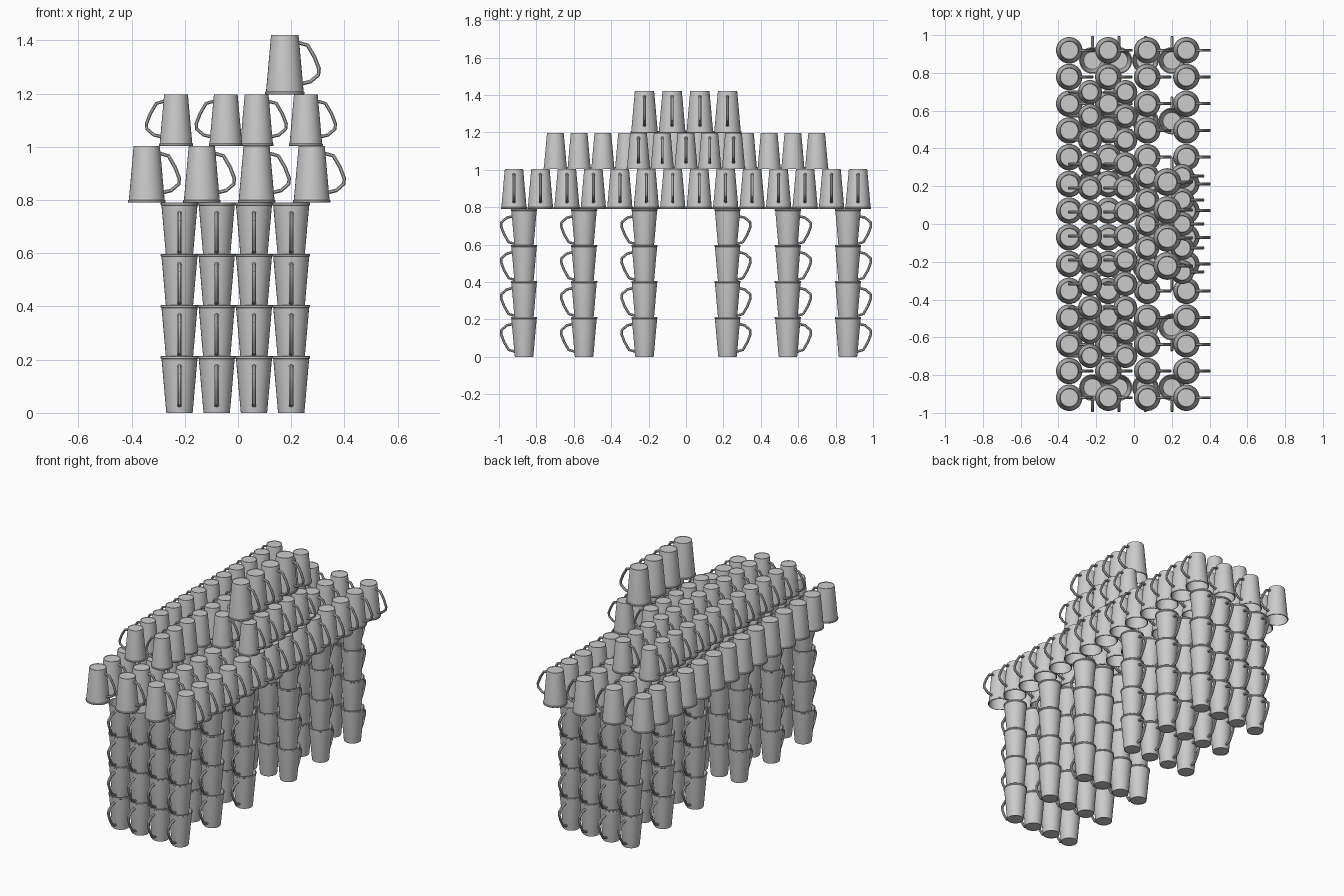
import bpy, bmesh, math
from mathutils import Vector

if "Cube" in bpy.data.objects:
    bpy.data.objects.remove(bpy.data.objects["Cube"])

SIDES = 32
H = 0.214


def build_mug_mesh():
    bm = bmesh.new()
    # hollow tapered cup: outer wall, rim band, inner wall, inner floor
    profile = [(0.047, 0.003), (0.049, 0.0), (0.050, 0.006), (0.0675, 0.203), (0.0705, 0.205),
               (0.0705, 0.212), (0.069, H), (0.065, H), (0.0635, 0.203), (0.046, 0.008)]
    rings = []
    for r, z in profile:
        rings.append([bm.verts.new((r * math.cos(2 * math.pi * i / SIDES),
                                    r * math.sin(2 * math.pi * i / SIDES), z))
                      for i in range(SIDES)])
    for a, b in zip(rings, rings[1:]):
        for i in range(SIDES):
            j = (i + 1) % SIDES
            bm.faces.new((a[i], a[j], b[j], b[i]))
    bm.faces.new(rings[0][::-1])
    bm.faces.new(rings[-1])

    # handle: slim octagonal bar swept along an angular path on the +x side
    path = [(0.050, 0.028), (0.082, 0.037), (0.107, 0.080), (0.123, 0.122),
            (0.121, 0.143), (0.092, 0.168), (0.062, 0.175)]
    pts = [Vector((x, 0, z)) for x, z in path]
    prev = None
    for k, p in enumerate(pts):
        t = (pts[min(k + 1, len(pts) - 1)] - pts[max(k - 1, 0)]).normalized()
        n = Vector((t.z, 0, -t.x))
        ring = []
        for i in range(8):
            a = 2 * math.pi * (i + 0.5) / 8
            ring.append(bm.verts.new(p + n * 0.0075 * math.cos(a)
                                     + Vector((0, 0.0085 * math.sin(a), 0))))
        if prev:
            for i in range(8):
                j = (i + 1) % 8
                bm.faces.new((prev[i], prev[j], ring[j], ring[i]))
        else:
            bm.faces.new(ring[::-1])
        prev = ring
    bm.faces.new(prev)

    bmesh.ops.recalc_face_normals(bm, faces=bm.faces)
    for f in bm.faces:
        f.smooth = True
    for e in bm.edges:
        e.smooth = e.calc_face_angle(0) < math.radians(35)
    mesh = bpy.data.meshes.new("mug")
    bm.to_mesh(mesh)
    bm.free()
    return mesh


MUG = build_mug_mesh()


def place(name, x, y, z, handle_deg, scale=1.0, inverted=False):
    ob = bpy.data.objects.new(name, MUG)
    a = math.radians(handle_deg)
    if inverted:
        # flipped about x, so the rim rests at height z
        ob.rotation_euler = (math.pi, 0, a)
        z += H * scale
    else:
        ob.rotation_euler = (0, 0, a)
    ob.location = (x, y, z)
    ob.scale = (scale,) * 3
    bpy.context.collection.objects.link(ob)


def row(name, x, z, count, spacing, handle_deg, scale):
    for i in range(count):
        place(name, x, (i - (count - 1) / 2) * spacing, z, handle_deg, scale, True)


# legs: nested stacks of four upright mugs, handles facing outwards
for x in (-0.22, -0.08, 0.06, 0.20):
    for y in (0.222, 0.545, 0.866):
        for side in (-1, 1):
            for level in range(4):
                place("leg_mug", x, side * y, level * 0.192, 90 * side)

# deck: four long rows of inverted mugs
for x in (-0.343, -0.136, 0.07, 0.277):
    row("deck_mug", x, 0.79, 14, 0.1415, 0, 0.995)

# upper tier: two long rows on the left, two short rows on the right
for x in (-0.233, -0.046):
    row("upper_left_mug", x, 1.003, 12, 0.127, 180, 0.905)
for x in (0.07, 0.255):
    row("upper_right_mug", x, 1.003, 5, 0.127, 0, 0.905)

# top row
row("top_mug", 0.176, 1.197, 4, 0.148, 0, 1.045)
